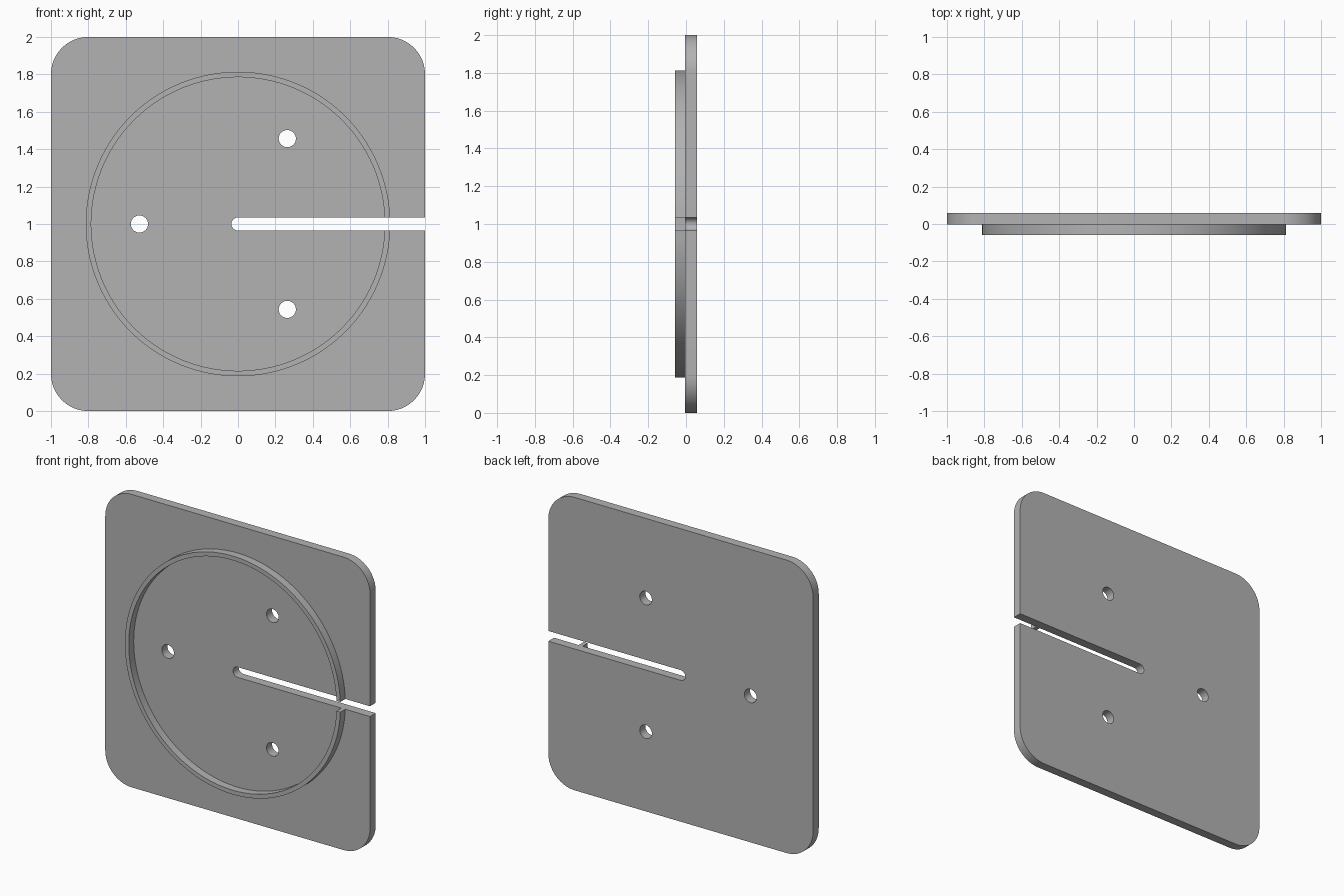
import bpy, bmesh, math

if "Cube" in bpy.data.objects:
    bpy.data.objects.remove(bpy.data.objects["Cube"])

FRONT, MID, BACK = -0.0575, -0.004, 0.0575   # rim front, plate front, plate back
CZ = 1.0                                     # height of the centre
SLOT = 0.035                                 # half width of the slot

grey = bpy.data.materials.new("plain_grey")
grey.diffuse_color = (0.45, 0.45, 0.45, 1)
grey.use_nodes = True
grey.node_tree.nodes["Principled BSDF"].inputs["Base Color"].default_value = grey.diffuse_color


def arc(cx, cz, r, a0, a1, n):
    """Points along an arc, angles in radians."""
    return [(cx + r * math.cos(a0 + (a1 - a0) * i / n),
             cz + r * math.sin(a0 + (a1 - a0) * i / n)) for i in range(n + 1)]


def slab(name, loops, y0, y1):
    """Fill closed x-z outlines (inner ones become holes) and extrude along y."""
    bm = bmesh.new()
    for pts in loops:
        vs = [bm.verts.new((x, y0, z)) for x, z in pts]
        for i, v in enumerate(vs):
            bm.edges.new((vs[i - 1], v))
    bmesh.ops.triangle_fill(bm, use_beauty=True, edges=bm.edges[:], normal=(0, -1, 0))
    out = bmesh.ops.extrude_face_region(bm, geom=bm.faces[:], use_keep_orig=True)
    moved = [g for g in out["geom"] if isinstance(g, bmesh.types.BMVert)]
    bmesh.ops.translate(bm, verts=moved, vec=(0, y1 - y0, 0))
    bmesh.ops.recalc_face_normals(bm, faces=bm.faces[:])
    me = bpy.data.meshes.new(name)
    bm.to_mesh(me)
    bm.free()
    me.materials.append(grey)
    ob = bpy.data.objects.new(name, me)
    bpy.context.collection.objects.link(ob)
    bpy.ops.object.select_all(action='DESELECT')
    ob.select_set(True)
    bpy.context.view_layer.objects.active = ob
    bpy.ops.object.shade_smooth_by_angle(angle=math.radians(30))


# Plate: rounded square, with the round-ended slot running in from the right
R = 0.2
outline = []
for k, (sx, sz) in enumerate([(1, 1), (-1, 1), (-1, -1), (1, -1)]):
    outline += arc(sx * (1 - R), CZ + sz * (1 - R), R,
                   k * math.pi / 2, (k + 1) * math.pi / 2, 20)
outline.append((1, CZ - SLOT))
outline += arc(0, CZ, SLOT, -math.pi / 2, -3 * math.pi / 2, 20)
outline.append((1, CZ + SLOT))

# Three bolt holes on a common circle
holes = []
for deg in (60, 180, 300):
    a = math.radians(deg)
    holes.append(arc(0.527 * math.cos(a), CZ + 0.527 * math.sin(a),
                     0.046, 0, 2 * math.pi, 32)[:-1])
slab("plate", [outline] + holes, MID, BACK)

# Raised rim: thin ring on the front, cut through by the slot
RO, RI = 0.814, 0.785
ao, ai = math.asin(SLOT / RO), math.asin(SLOT / RI)
rim = arc(0, CZ, RO, ao, 2 * math.pi - ao, 120)
rim += arc(0, CZ, RI, 2 * math.pi - ai, ai, 120)
slab("rim", [rim], FRONT, MID)
